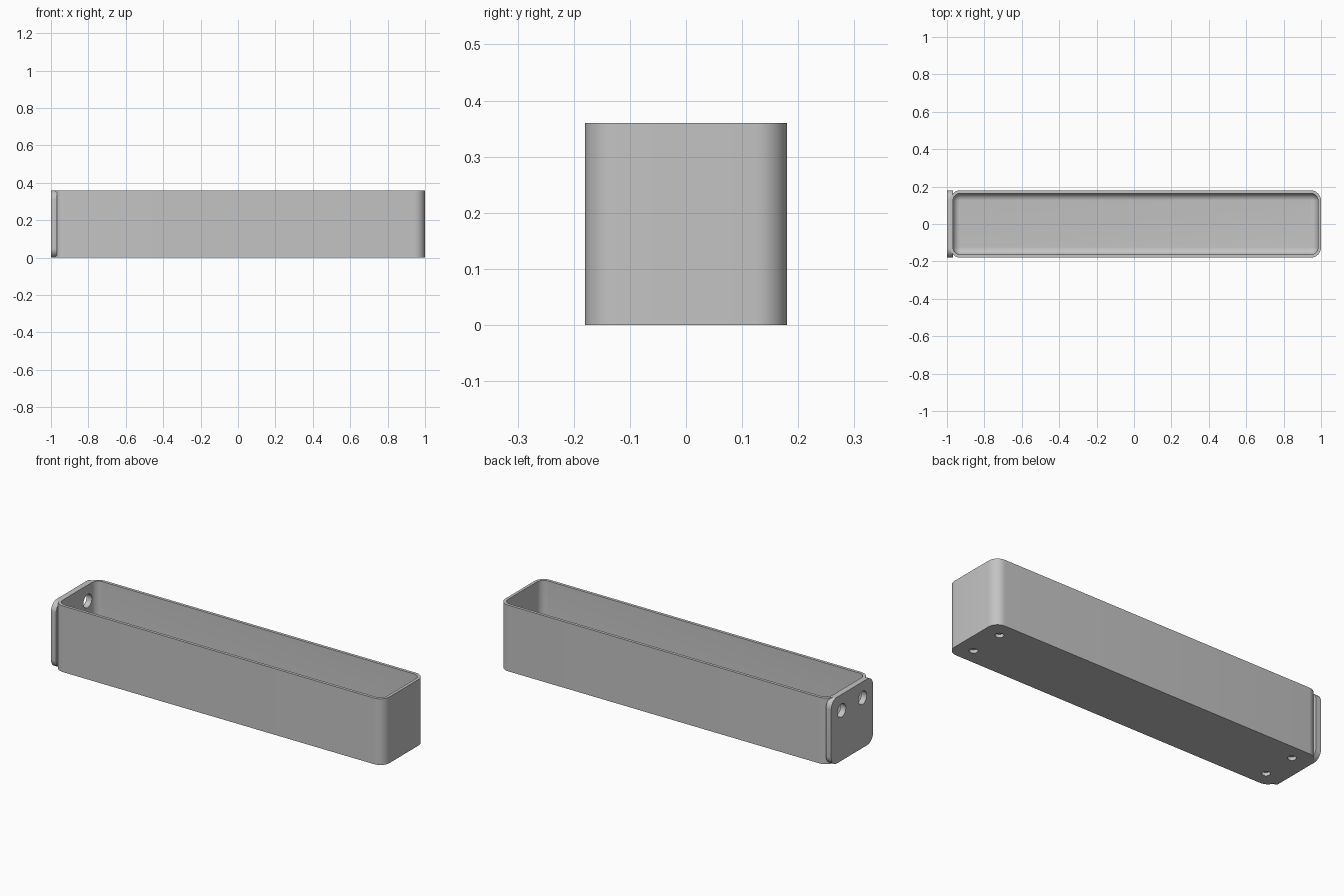
import bpy, bmesh
from math import sin, cos, pi, radians
from mathutils import Matrix, Vector

cube = bpy.data.objects.get("Cube")
if cube:
    bpy.data.objects.remove(cube, do_unlink=True)

# Overall sizes
X_MIN, X_MAX, HALF_Y, HEIGHT = -0.984, 1.0, 0.18, 0.36
WALL, FLOOR, CORNER, FILLET = 0.016, 0.03, 0.056, 0.038
PLATE_INNER = -0.969
MID_X, HALF_X = (X_MIN + X_MAX) / 2, (X_MAX - X_MIN) / 2

grey = bpy.data.materials.new("plain grey")
grey.use_nodes = True
grey.diffuse_color = (0.55, 0.55, 0.55, 1)
grey.node_tree.nodes["Principled BSDF"].inputs["Base Color"].default_value = grey.diffuse_color


def rounded_rect(hx, hy, r, steps=10):
    """Counter-clockwise outline of a rounded rectangle."""
    pts = []
    for k, (sx, sy) in enumerate([(1, 1), (-1, 1), (-1, -1), (1, -1)]):
        for i in range(steps + 1):
            a = (k + i / steps) * pi / 2
            pts.append((sx * (hx - r) + r * cos(a), sy * (hy - r) + r * sin(a)))
    return pts


def loft(name, rings, matrix):
    """Join (outline, height) rings with quads and cap both ends."""
    bm = bmesh.new()
    loops = [[bm.verts.new((x, y, z)) for x, y in pts] for pts, z in rings]
    for a, b in zip(loops, loops[1:]):
        for i in range(len(a)):
            j = (i + 1) % len(a)
            bm.faces.new((a[i], a[j], b[j], b[i]))
    bm.faces.new(loops[0][::-1])
    bm.faces.new(loops[-1])
    bmesh.ops.transform(bm, matrix=matrix, verts=bm.verts)
    bmesh.ops.recalc_face_normals(bm, faces=bm.faces)
    mesh = bpy.data.meshes.new(name)
    bm.to_mesh(mesh)
    bm.free()
    mesh.materials.append(grey)
    ob = bpy.data.objects.new(name, mesh)
    bpy.context.collection.objects.link(ob)
    return ob


def drill(ob, cutters):
    """Cut round holes, given as (centre, radius, length, rotation)."""
    bm = bmesh.new()
    for centre, radius, length, rot in cutters:
        bmesh.ops.create_cone(bm, cap_ends=True, segments=32, radius1=radius, radius2=radius,
                              depth=length, matrix=Matrix.Translation(centre) @ rot)
    mesh = bpy.data.meshes.new("hole_cutter")
    bm.to_mesh(mesh)
    bm.free()
    mesh.materials.append(grey)
    cutter = bpy.data.objects.new("hole_cutter", mesh)
    cutter.hide_render = True
    bpy.context.collection.objects.link(cutter)
    mod = ob.modifiers.new("holes", 'BOOLEAN')
    mod.operation, mod.solver, mod.object = 'DIFFERENCE', 'EXACT', cutter
    bpy.context.view_layer.objects.active = ob
    bpy.ops.object.modifier_apply(modifier=mod.name)
    bpy.data.objects.remove(cutter, do_unlink=True)


def inset(d, z):
    return rounded_rect(HALF_X - d, HALF_Y - d, CORNER - d), z


# Open tray: outer wall, rim, inner wall, then a filleted floor
rings = [inset(0, 0), inset(0, HEIGHT), inset(WALL, HEIGHT)]
for i in range(9):
    t = i / 8 * pi / 2
    rings.append(inset(WALL + FILLET * (1 - cos(t)), FLOOR + FILLET * (1 - sin(t))))
tray = loft("tray", rings, Matrix.Translation((MID_X, 0, 0)))

# End plate: rounded square standing across the -x end
outline = rounded_rect(HEIGHT / 2, HALF_Y, 0.05)
side_turn = Matrix.Rotation(-pi / 2, 4, 'Y')
plate = loft("end_plate", [(outline, 0), (outline, 1 + PLATE_INNER)],
             Matrix.Translation((PLATE_INNER, 0, HEIGHT / 2)) @ side_turn)

# Two screw holes through the plate and the tray wall
screw_holes = [(Vector((X_MIN, s * 0.09, 0.273)), 0.036, 0.1, side_turn) for s in (-1, 1)]
# Four shallow blind holes under the floor
foot_holes = [(Vector((MID_X + sx * 0.9, sy * 0.095, 0)), 0.021, 0.036, Matrix.Identity(4))
              for sx in (-1, 1) for sy in (-1, 1)]
drill(plate, screw_holes)
drill(tray, screw_holes + foot_holes)

# Smooth the rounded surfaces, keep the edges crisp
bpy.ops.object.select_all(action='DESELECT')
for ob in (tray, plate):
    ob.select_set(True)
bpy.context.view_layer.objects.active = tray
bpy.ops.object.shade_smooth_by_angle(angle=radians(30))
